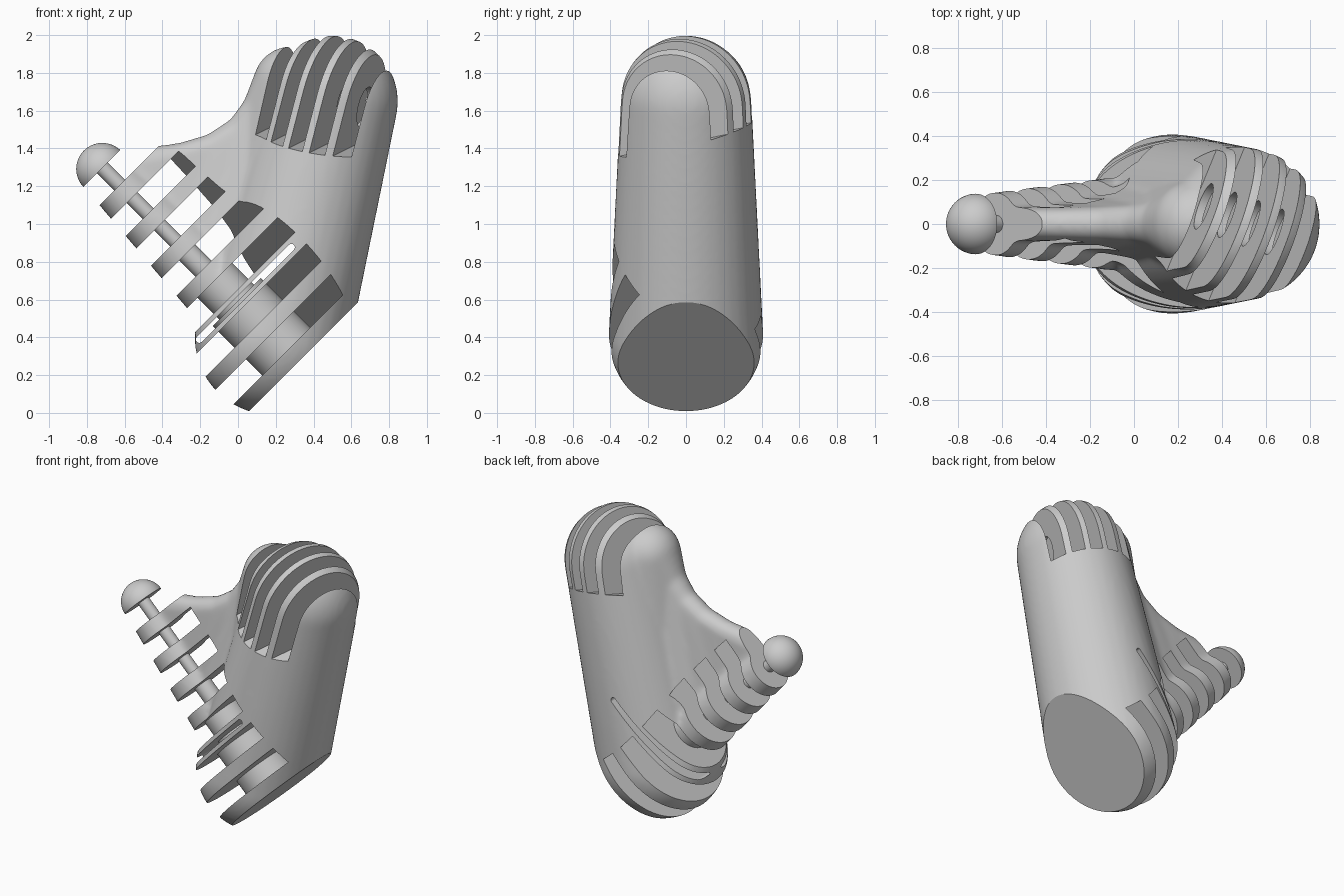
import bpy, bmesh, math
from mathutils import Vector, Matrix

if "Cube" in bpy.data.objects:
    bpy.data.objects.remove(bpy.data.objects["Cube"])

Q = math.sqrt(0.5)
S = Vector((-Q, 0, Q))      # up along the slotted arm
R = Vector((Q, 0, Q))       # across the arm
Y = Vector((0, 1, 0))


def at(s, r):
    return S * s + R * r


def add_object(name, bm):
    me = bpy.data.meshes.new(name)
    bm.to_mesh(me)
    bm.free()
    ob = bpy.data.objects.new(name, me)
    bpy.context.collection.objects.link(ob)
    return ob


def add_hull(bm, balls):
    # Skin wrapped round a set of (centre, radius) balls
    tmp = bmesh.new()
    for c, rad in balls:
        bmesh.ops.create_uvsphere(tmp, u_segments=40, v_segments=28, radius=rad,
                                  matrix=Matrix.Translation(Vector(c)))
    pts = [v.co.copy() for v in tmp.verts]
    tmp.free()
    hull = bmesh.new()
    for p in pts:
        hull.verts.new(p)
    bmesh.ops.convex_hull(hull, input=hull.verts[:])
    bmesh.ops.delete(hull, geom=[v for v in hull.verts if not v.link_faces], context='VERTS')
    bmesh.ops.recalc_face_normals(hull, faces=hull.faces[:])
    me = bpy.data.meshes.new("hull_tmp")
    hull.to_mesh(me)
    hull.free()
    bm.from_mesh(me)
    bpy.data.meshes.remove(me)


def frame(x, y, z, pos):
    m = Matrix((x, y, z)).transposed().to_4x4()
    m.translation = pos
    return m


def add_box(bm, x, y, z, pos, size):
    bmesh.ops.create_cube(bm, size=1, matrix=frame(x, y, z, pos) @ Matrix.Diagonal((*size, 1)))


def add_rod(bm, p0, p1, rad):
    d = p1 - p0
    m = Matrix.Translation((p0 + p1) / 2) @ d.to_track_quat('Z', 'Y').to_matrix().to_4x4()
    bmesh.ops.create_cone(bm, cap_ends=True, segments=48, radius1=rad, radius2=rad,
                          depth=d.length, matrix=m)


def apply_all(ob):
    bpy.context.view_layer.objects.active = ob
    for m in list(ob.modifiers):
        bpy.ops.object.modifier_apply(modifier=m.name)


def cut(ob, bm, operation='DIFFERENCE'):
    bmesh.ops.recalc_face_normals(bm, faces=bm.faces[:])
    cutter = add_object("cutter", bm)
    cutter.hide_render = True
    m = ob.modifiers.new("cut", 'BOOLEAN')
    m.operation = operation
    m.solver = 'MANIFOLD'
    m.object = cutter
    apply_all(ob)
    bpy.data.objects.remove(cutter)


def smooth(ob):
    bpy.ops.object.select_all(action='DESELECT')
    ob.select_set(True)
    bpy.context.view_layer.objects.active = ob
    bpy.ops.object.shade_smooth_by_angle(angle=math.radians(32))


# Body: leaning capsule, tapered arm and thin curved web, blended together
top = Vector((0.5, 0, 1.65))
bm = bmesh.new()
add_hull(bm, [((0.18, 0, 0.40), 0.41), (top, 0.347)])
add_hull(bm, [(at(1.42, 0.40), 0.132), (at(0.45, 0.41), 0.22)])
ridge = [((-0.52, 0, 1.335), 0.068), ((-0.3, 0, 1.355), 0.075), ((-0.13, 0, 1.40), 0.08),
         ((0.02, 0, 1.485), 0.09), ((0.13, 0, 1.60), 0.11), ((0.28, 0, 1.74), 0.2)]
inner = [(at(1.4, 0.42), 0.075), (at(1.1, 0.42), 0.09), (at(0.9, 0.44), 0.11),
         (at(0.7, 0.48), 0.14), ((0.18, 0, 0.9), 0.24), ((0.4, 0, 1.3), 0.3)]
for i in range(len(ridge) - 1):
    add_hull(bm, ridge[i:i + 2] + inner[i:i + 2])
body = add_object("body", bm)
m = body.modifiers.new("blend", 'REMESH')
m.mode = 'VOXEL'
m.voxel_size = 0.015
m = body.modifiers.new("soften", 'SMOOTH')
m.factor = 0.5
m.iterations = 14
apply_all(body)

# Flat base and flat arm end
bm = bmesh.new()
add_box(bm, S, R, Y, at(0.63, 0.5), (1.33, 5, 4))
cut(body, bm, 'INTERSECT')

# Gaps between arm fins, with a slanted end wall
N = (R + Y * 0.42).normalized()
T = S.cross(N)
bm = bmesh.new()
for i in range(6):
    s = 0.11 + 0.2065 * i
    add_box(bm, S, N, T, S * s + N * (0.673 - 1), (0.12, 2, 3))
cut(body, bm)

# Round-ended slit through the third fin
bm = bmesh.new()
add_box(bm, S, R, Y, at(0.42, 0.475), (0.036, 0.69, 2))
cut(body, bm)
for r in (0.13, 0.82):
    bm = bmesh.new()
    add_rod(bm, at(0.42, r) - Y, at(0.42, r) + Y, 0.018)
    cut(body, bm)

# Slots between the rounded top fins, plus the tunnel through them
n = Vector((0.915, -0.331, -0.219)).normalized()
w = Vector((0.386, 0.94, 0.19))
w = (w - n * w.dot(n)).normalized()
up = n.cross(w)
bm = bmesh.new()
for i in range(-2, 3):
    add_box(bm, n, w, up, top + n * (-0.012 + 0.117 * i) + up * 0.31, (0.08, 1.6, 1.0))
cut(body, bm)
bm = bmesh.new()
hub = Vector((0.54, 0, 1.65))
add_rod(bm, hub - n * 0.26, hub + n * 0.2, 0.11)
cut(body, bm)
smooth(body)

# Stepped core rod inside the arm
bm = bmesh.new()
for s0, s1, rad in ((0.0, 0.42, 0.18), (0.41, 0.63, 0.13), (0.62, 0.84, 0.06), (0.83, 1.46, 0.04)):
    add_rod(bm, at(s0, 0.41), at(s1, 0.41), rad)
smooth(add_object("core_rod", bm))

# Half-ball tip
bm = bmesh.new()
bmesh.ops.create_uvsphere(bm, u_segments=48, v_segments=32, radius=0.138,
                          matrix=frame(R, -Y, S, at(1.421, 0.405)) if R.cross(-Y).dot(S) > 0
                          else frame(R, Y, S, at(1.421, 0.405)))
res = bmesh.ops.bisect_plane(bm, geom=bm.verts[:] + bm.edges[:] + bm.faces[:],
                             plane_co=at(1.424, 0.4), plane_no=S, clear_inner=True)
bmesh.ops.holes_fill(bm, edges=[e for e in bm.edges if e.is_boundary], sides=0)
bmesh.ops.recalc_face_normals(bm, faces=bm.faces[:])
smooth(add_object("ball_tip", bm))
